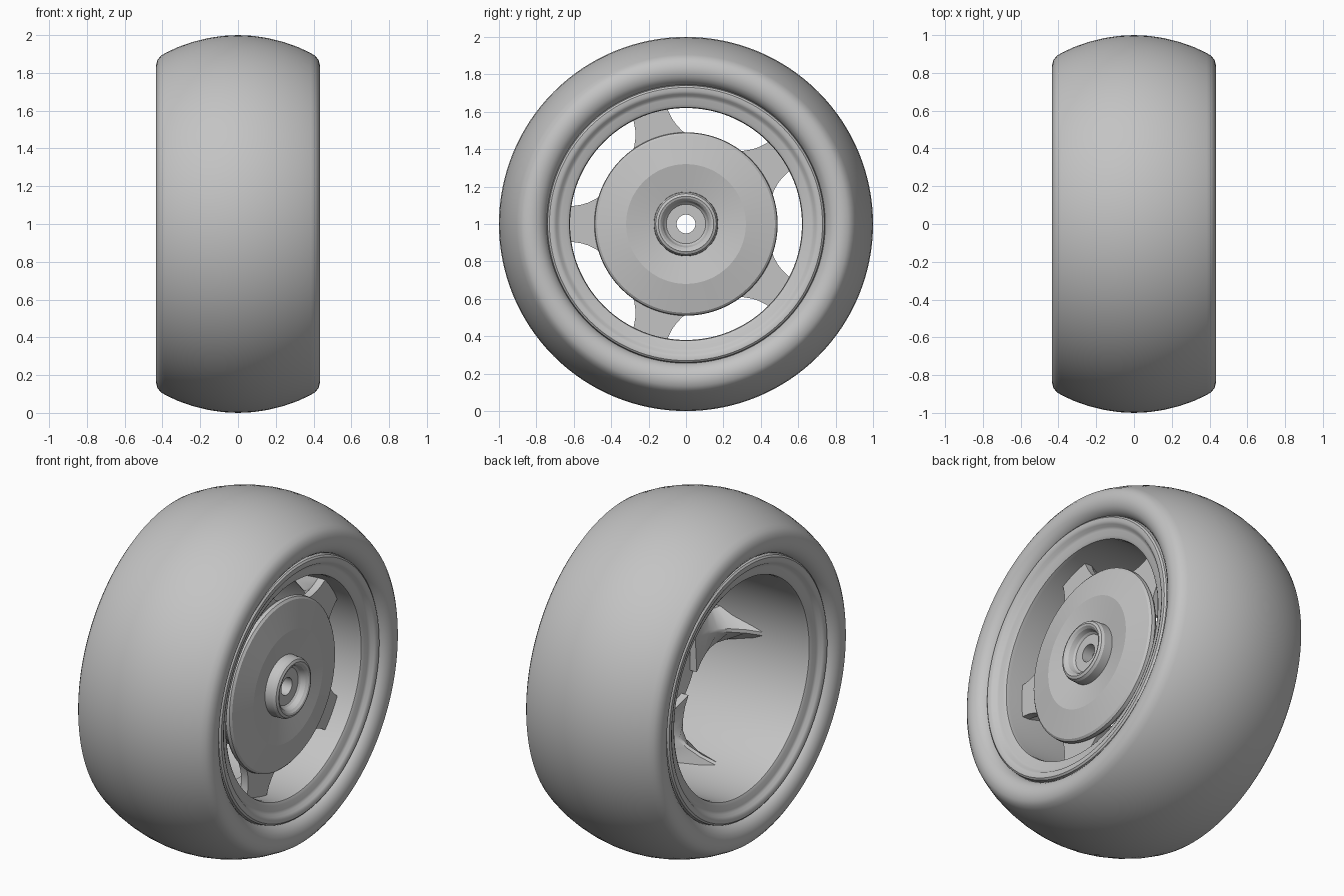
import bpy
import bmesh
from math import cos, sin, pi, radians

cube = bpy.data.objects.get("Cube")
if cube:
    bpy.data.objects.remove(cube, do_unlink=True)

grey = bpy.data.materials.new("plain_grey")
grey.use_nodes = True
colour = (0.55, 0.55, 0.55, 1)
grey.diffuse_color = colour
grey.node_tree.nodes["Principled BSDF"].inputs["Base Color"].default_value = colour

SEGMENTS = 128
AXLE_HEIGHT = 1


def finish(bm, name, sharp_angle=35):
    """Turn a bmesh into a smooth shaded object with sharp creases."""
    bmesh.ops.recalc_face_normals(bm, faces=bm.faces)
    for face in bm.faces:
        face.smooth = True
    for edge in bm.edges:
        edge.smooth = edge.calc_face_angle(0) < radians(sharp_angle)
    mesh = bpy.data.meshes.new(name)
    bm.to_mesh(mesh)
    bm.free()
    mesh.materials.append(grey)
    obj = bpy.data.objects.new(name, mesh)
    obj.location.z = AXLE_HEIGHT
    bpy.context.collection.objects.link(obj)
    return obj


def loft(bm, rings, closed):
    """Bridge rings of vertices, each ring being a closed outline."""
    count = len(rings[0])
    for i in range(len(rings) if closed else len(rings) - 1):
        a, b = rings[i], rings[(i + 1) % len(rings)]
        for j in range(count):
            k = (j + 1) % count
            bm.faces.new((a[j], a[k], b[k], b[j]))


def lathe(name, profile, sharp_angle=35):
    """Revolve a closed (x, radius) outline around the axle."""
    bm = bmesh.new()
    rings = []
    for s in range(SEGMENTS):
        a = 2 * pi * s / SEGMENTS
        rings.append([bm.verts.new((x, r * cos(a), r * sin(a))) for x, r in profile])
    loft(bm, rings, True)
    return finish(bm, name, sharp_angle)


def mirrored(half):
    """Complete a half outline running from one centre point to another."""
    return half + [(-x, r) for x, r in reversed(half) if x > 0]


# Tyre with rounded crown, soft shoulders and a tucked bead
lathe("tyre", mirrored([
    (0, 1), (0.08, 0.996), (0.16, 0.984), (0.24, 0.964), (0.32, 0.936),
    (0.385, 0.905), (0.41, 0.89), (0.427, 0.867), (0.435, 0.835),
    (0.433, 0.81), (0.425, 0.785), (0.41, 0.765), (0.39, 0.75),
    (0.36, 0.74), (0, 0.72)]), 45)

# Open barrel with a stepped lip on both sides
lathe("rim_barrel", mirrored([
    (0, 0.625), (0.34, 0.62), (0.36, 0.624), (0.37, 0.64), (0.373, 0.67),
    (0.38, 0.685), (0.395, 0.695), (0.403, 0.71), (0.403, 0.73),
    (0.395, 0.74), (0.37, 0.745), (0.34, 0.725), (0, 0.69)]))

# Wheel face: raised shoulder, dished middle and rounded hub ring
lathe("hub_disc", [
    (0.25, 0.05), (0.315, 0.05), (0.315, 0.105), (0.325, 0.115),
    (0.35, 0.125), (0.363, 0.137), (0.367, 0.148), (0.36, 0.162),
    (0.345, 0.17), (0.295, 0.172), (0.325, 0.32), (0.295, 0.475),
    (0.285, 0.487), (0.265, 0.49), (0.25, 0.48), (0.28, 0.32),
    (0.25, 0.18)], 14)

# Spokes: flared front, with a ridge at the back running along the barrel
# Each station is (distance from axle, half width, back x)
stations = [(0.40, 0.21, 0.22), (0.44, 0.165, 0.21), (0.48, 0.135, 0.19),
            (0.52, 0.115, 0.16), (0.56, 0.103, 0.11), (0.60, 0.097, 0.03),
            (0.635, 0.095, -0.1)]
for n in range(5):
    angle = radians(36 + 72 * n)
    c, s = cos(angle), sin(angle)
    bm = bmesh.new()
    rings = []
    for r, w, back in stations:
        outline = [(0.255, -w), (0.255, w), (0.21, w), (back, 0.01),
                   (back, -0.01), (0.21, -w)]
        rings.append([bm.verts.new((x, r * c - t * s, r * s + t * c))
                      for x, t in outline])
    loft(bm, rings, False)
    bm.faces.new(rings[0])
    bm.faces.new(rings[-1])
    finish(bm, f"spoke_{n + 1}", 30)
